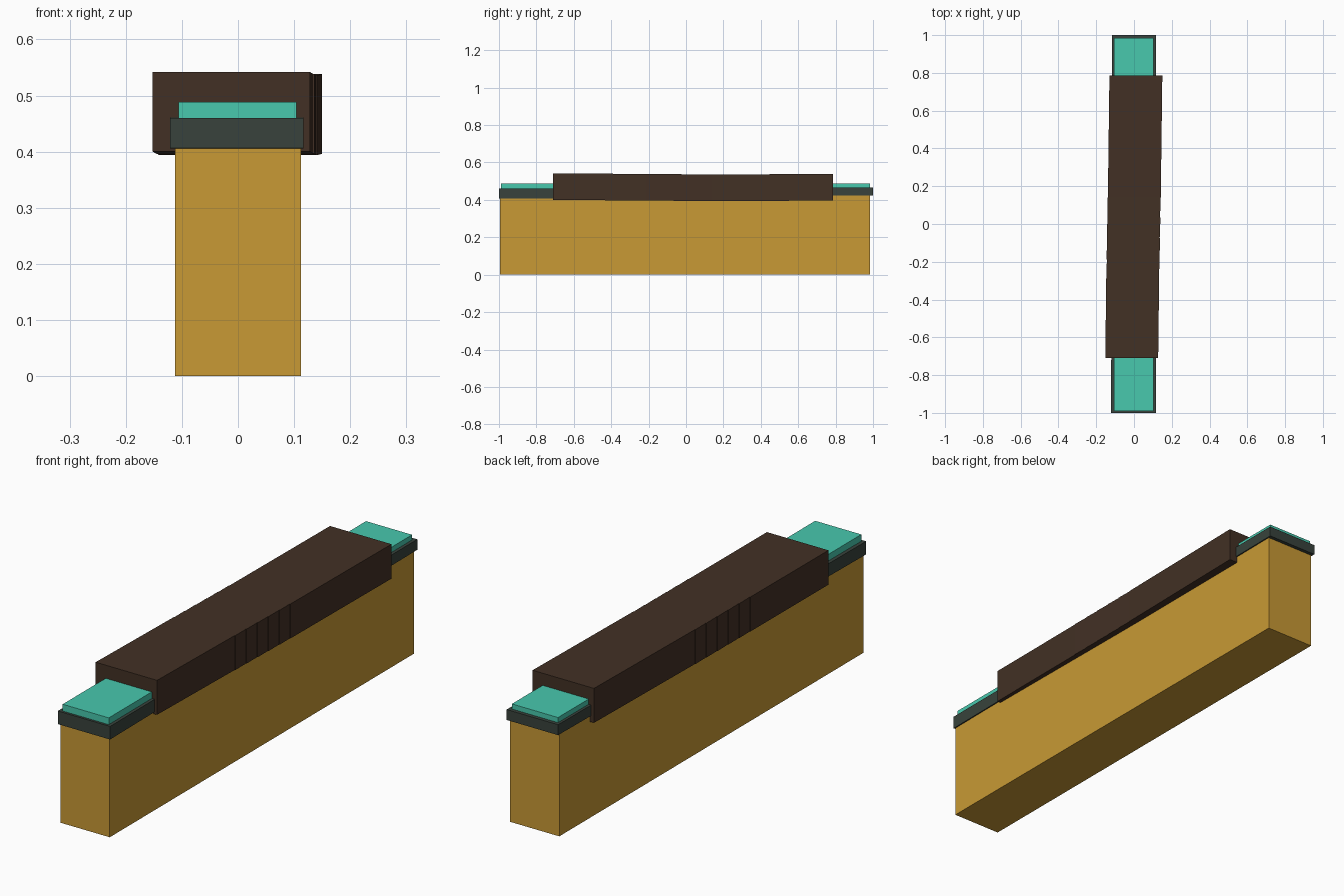
import bpy, bmesh

if "Cube" in bpy.data.objects:
    bpy.data.objects.remove(bpy.data.objects["Cube"])


def material(name, rgb):
    m = bpy.data.materials.new(name)
    m.diffuse_color = (*rgb, 1)
    m.use_nodes = True
    m.node_tree.nodes["Principled BSDF"].inputs["Base Color"].default_value = m.diffuse_color
    return m


def loft(name, stations, mat):
    """Skin rectangles given as (y, x0, x1, z0, z1) and cap both ends."""
    bm = bmesh.new()
    rings = [[bm.verts.new(p) for p in
              ((x0, y, z0), (x1, y, z0), (x1, y, z1), (x0, y, z1))]
             for y, x0, x1, z0, z1 in stations]
    for a, b in zip(rings, rings[1:]):
        for i in range(4):
            j = (i + 1) % 4
            bm.faces.new((a[i], a[j], b[j], b[i]))
    bm.faces.new(rings[0])
    bm.faces.new(rings[-1])
    bmesh.ops.recalc_face_normals(bm, faces=bm.faces)
    mesh = bpy.data.meshes.new(name)
    bm.to_mesh(mesh)
    bm.free()
    mesh.materials.append(mat)
    ob = bpy.data.objects.new(name, mesh)
    bpy.context.collection.objects.link(ob)
    return ob


ochre = material("ochre", (0.58, 0.32, 0.035))
slate = material("slate", (0.04, 0.055, 0.045))
teal = material("teal", (0.065, 0.58, 0.42))
brown = material("brown", (0.055, 0.03, 0.018))

# Wall body
loft("wall_body", [(-0.995, -0.112, 0.112, 0, 0.406),
                   (0.985, -0.112, 0.112, 0, 0.424)], ochre)

# Dark coping slab, slightly thinner at the back
loft("coping_slab", [(-1.0, -0.121, 0.117, 0.406, 0.460),
                     (1.0, -0.117, 0.117, 0.424, 0.467)], slate)

# Teal top strip
loft("top_strip", [(-0.99, -0.106, 0.104, 0.455, 0.488),
                   (0.985, -0.106, 0.104, 0.46, 0.488)], teal)

# Brown cover: slightly skewed, with small steps between the middle segments
joints = [-0.71, -0.21, -0.14, -0.07, 0.0, 0.07, 0.14, 0.785]
step = 0.001
stations = []
for k, (ya, yb) in enumerate(zip(joints, joints[1:])):
    for y, s in ((ya, step), (yb, -step)):
        t = (y + 0.71) / 1.495
        cx = -0.013 + 0.024 * t + s
        z = 0.4 - 0.006 * min(1, t / 0.55) + 0.002 * max(0, (t - 0.55) / 0.45)
        stations.append((y, cx - 0.14, cx + 0.14, z, z + 0.142))
loft("cover", stations, brown)
